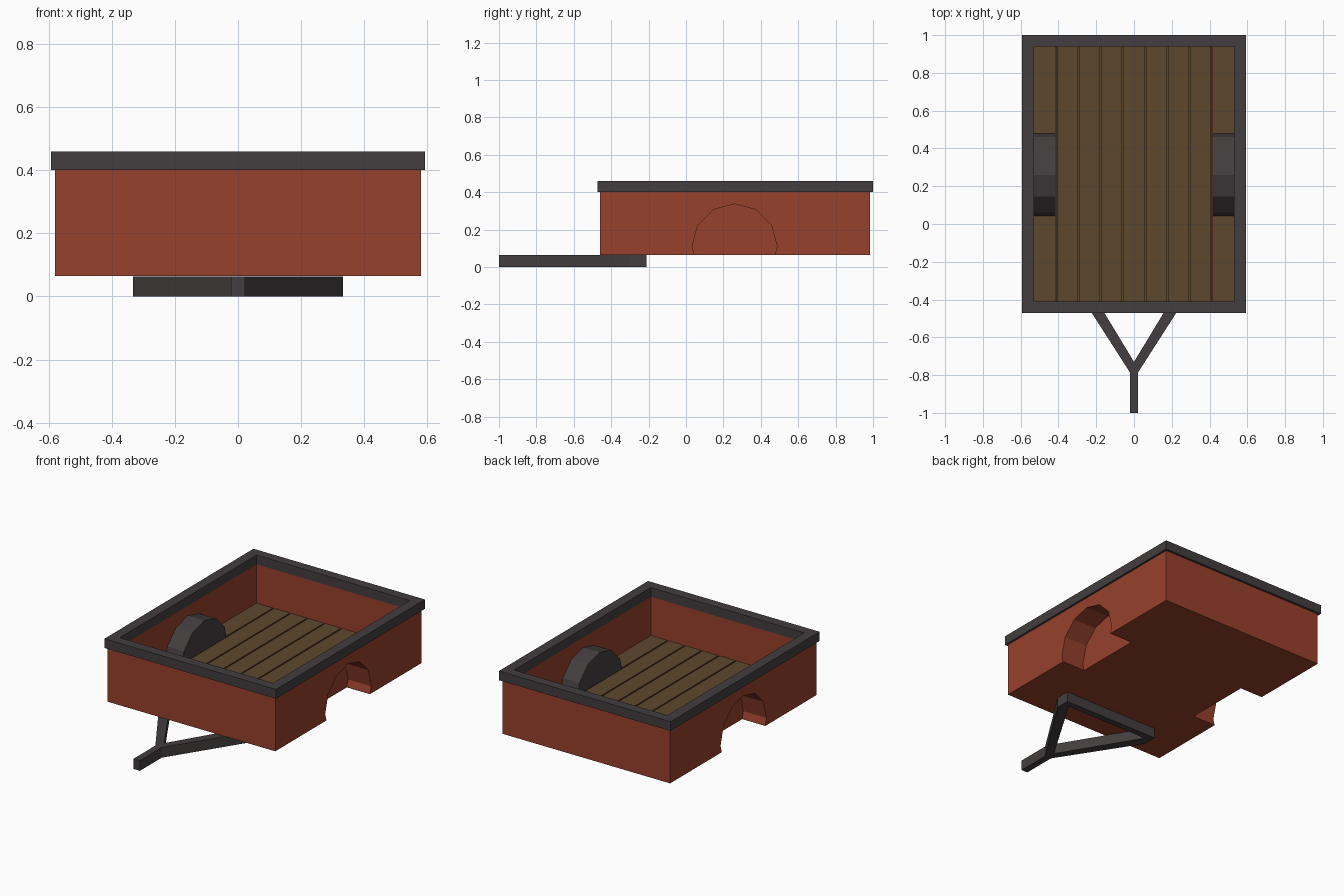
import bpy, bmesh, math
from mathutils import Vector

if "Cube" in bpy.data.objects:
    bpy.data.objects.remove(bpy.data.objects["Cube"])


def material(name, color):
    m = bpy.data.materials.new(name)
    m.diffuse_color = (*color, 1)
    m.use_nodes = True
    m.node_tree.nodes["Principled BSDF"].inputs["Base Color"].default_value = m.diffuse_color
    return m


RED = material("rust red", (0.31, 0.052, 0.025))
GREY = material("dark grey", (0.056, 0.048, 0.049))
WOOD = material("wood brown", (0.112, 0.064, 0.026))


def finish(name, bm, mat, mirror=False):
    me = bpy.data.meshes.new(name)
    bm.to_mesh(me)
    bm.free()
    me.materials.append(mat)
    ob = bpy.data.objects.new(name, me)
    bpy.context.collection.objects.link(ob)
    if mirror:
        ob.modifiers.new("mirror", 'MIRROR').use_mirror_merge = False
    return ob


def prism(name, outline, axis, a, b, mat, mirror=False, open_end=False, inward=False):
    """Extrude a 2D outline along x (outline is y,z) or z (outline is x,y)."""
    bm = bmesh.new()
    place = (lambda p, d: (d, *p)) if axis == 'x' else (lambda p, d: (*p, d))
    lo = [bm.verts.new(place(p, a)) for p in outline]
    hi = [bm.verts.new(place(p, b)) for p in outline]
    n = len(outline)
    cap = bm.faces.new(lo)
    far = bm.faces.new(hi)
    for i in range(n):
        j = (i + 1) % n
        bm.faces.new((lo[i], lo[j], hi[j], hi[i]))
    bmesh.ops.recalc_face_normals(bm, faces=bm.faces[:])
    if open_end:
        bm.faces.remove(far)
    if inward:
        bmesh.ops.reverse_faces(bm, faces=bm.faces[:])
    return finish(name, bm, mat, mirror)


def rect(x0, x1, y0, y1):
    return [(x0, y0), (x1, y0), (x1, y1), (x0, y1)]


# Main dimensions
BOTTOM, TOP, RIM_TOP, FLOOR = 0.065, 0.402, 0.46, 0.16
OUT, INN = 0.58, 0.53
Y0, Y1, IY0, IY1 = -0.46, 0.985, -0.41, 0.94
AY, AZ, R = 0.26, 0.11, 0.227


def arch(r):
    """Upper part of a 12-sided circle, continued down to the body bottom."""
    foot = r - (AZ - BOTTOM) * math.tan(math.radians(15))
    pts = [(AY + r * math.cos(math.radians(t)), AZ + r * math.sin(math.radians(t)))
           for t in range(180, -1, -30)]
    return [(AY - foot, BOTTOM)] + pts + [(AY + foot, BOTTOM)]


# Side walls with wheel arch cut out
a = arch(R)
prism("side_wall", [(Y0, BOTTOM)] + a + [(Y1, BOTTOM), (Y1, TOP), (Y0, TOP)],
      'x', INN, OUT, RED, mirror=True)

# End walls
prism("front_wall", rect(-INN, INN, Y0, IY0), 'z', BOTTOM, TOP, RED)
prism("back_wall", rect(-INN, INN, IY1, Y1), 'z', BOTTOM, TOP, RED)

# Underside with notches for the wheels
W = 0.42
f0, f1 = a[0][0], a[-1][0]
prism("underside", [(0, IY0), (INN, IY0), (INN, f0), (W, f0), (W, f1),
                    (INN, f1), (INN, IY1), (0, IY1)],
      'z', BOTTOM, BOTTOM + 0.003, RED, mirror=True)

# Wheel wells (red outside) and their dark covers inside the tub
bottomless = a
prism("wheel_well", bottomless, 'x', W, INN, RED, mirror=True, open_end=True, inward=True)
for o in bpy.data.objects:
    if o.name.startswith("wheel_well"):     # open the well downwards
        bm = bmesh.new()
        bm.from_mesh(o.data)
        low = [f for f in bm.faces if all(v.co.z < BOTTOM + 1e-4 for v in f.verts)]
        bmesh.ops.delete(bm, geom=low, context='FACES')
        bm.to_mesh(o.data)
        bm.free()
cover = [(AY - R - 0.004, FLOOR - 0.04)] + arch(R + 0.004)[1:-1] + [(AY + R + 0.004, FLOOR - 0.04)]
cover = [(y, max(z, FLOOR - 0.045)) for y, z in cover[1:-1]]
prism("wheel_cover", cover, 'x', 0.415, INN, GREY, mirror=True, open_end=True)
for o in bpy.data.objects:
    if o.name.startswith("wheel_cover"):
        bm = bmesh.new()
        bm.from_mesh(o.data)
        low = [f for f in bm.faces if all(v.co.z < FLOOR - 0.03 for v in f.verts)]
        bmesh.ops.delete(bm, geom=low, context='FACES')
        bm.to_mesh(o.data)
        bm.free()

# Plank floor: nine boards, outer ones split around the wheel covers
prism("floor_base", rect(-0.414, 0.414, IY0, IY1), 'z', FLOOR - 0.02, FLOOR - 0.012, WOOD)
pitch = 2 * INN / 9
for i in range(9):
    x0 = -INN + i * pitch + (0.004 if i else 0)
    x1 = -INN + (i + 1) * pitch - (0.004 if i < 8 else 0)
    spans = [(IY0, IY1)]
    if i in (0, 8):
        spans = [(IY0, AY - 0.217), (AY + 0.217, IY1)]
    for s in spans:
        prism("floor_plank", rect(x0, x1, *s), 'z', FLOOR - 0.012, FLOOR, WOOD)

# Top rim frame
bm = bmesh.new()
outer = rect(-0.593, 0.593, -0.472, 1.0)
inner = rect(-INN, INN, IY0, IY1)
rings = [[bm.verts.new((*p, z)) for p in loop]
         for loop, z in ((outer, TOP), (outer, RIM_TOP), (inner, RIM_TOP), (inner, TOP))]
for k in range(4):
    r0, r1 = rings[k], rings[(k + 1) % 4]
    for i in range(4):
        j = (i + 1) % 4
        bm.faces.new((r0[i], r0[j], r1[j], r1[i]))
bmesh.ops.recalc_face_normals(bm, faces=bm.faces[:])
finish("top_rim", bm, GREY)

# Tow bar: half outline of stem, arm and crossbar, mirrored
tow = [(0, -1), (0.022, -1), (0.022, -0.785), (0.333, -0.30), (0.333, -0.21),
       (0, -0.21), (0, -0.25), (0.29, -0.25), (0, -0.73)]
prism("tow_bar", tow, 'z', 0, BOTTOM - 0.001, GREY, mirror=True)
